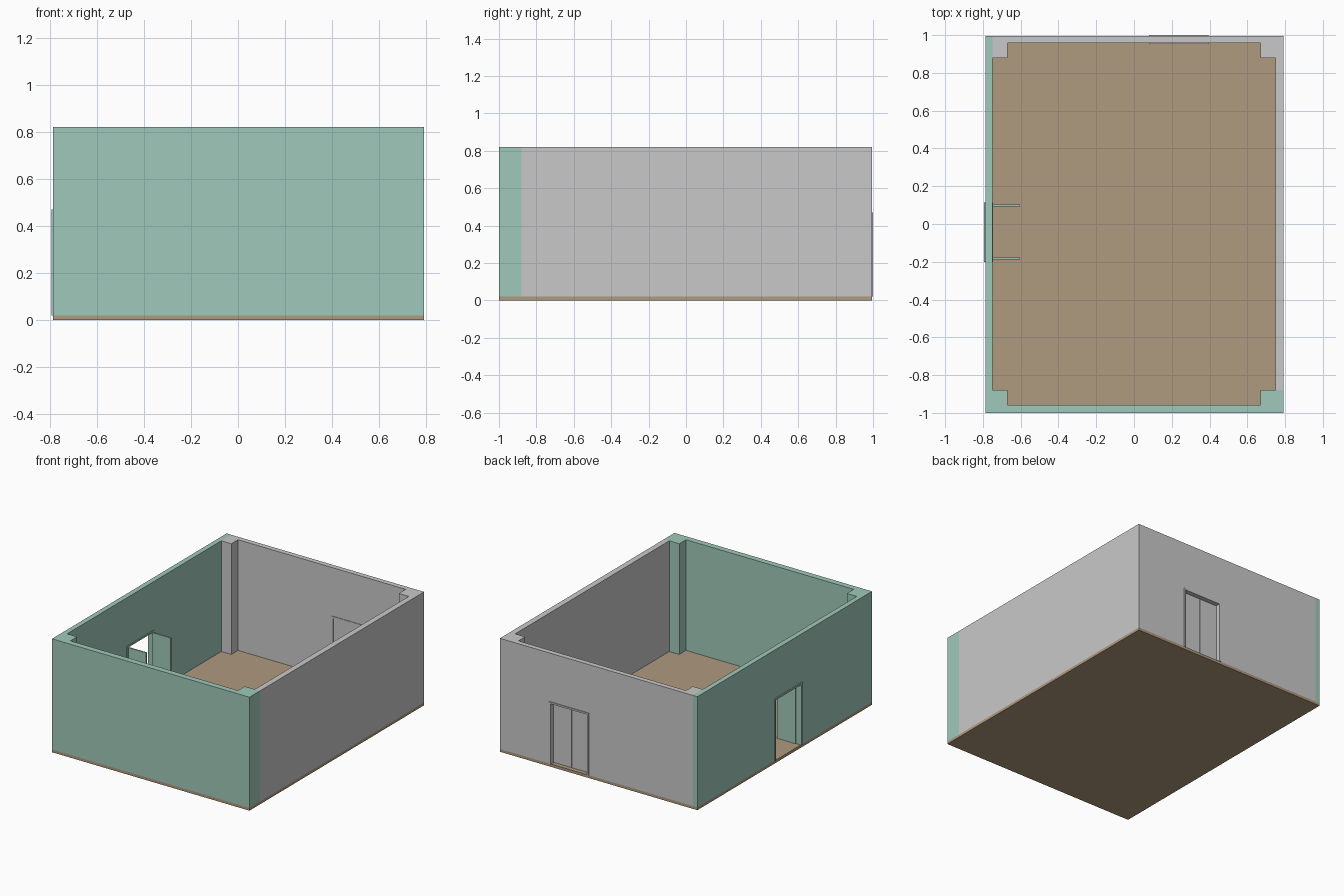
import bpy, bmesh

if "Cube" in bpy.data.objects:
    bpy.data.objects.remove(bpy.data.objects["Cube"])

H = 0.82        # wall top
F = 0.02        # floor thickness


def material(name, rgb):
    m = bpy.data.materials.new(name)
    m.diffuse_color = (*rgb, 1)
    m.use_nodes = True
    m.node_tree.nodes["Principled BSDF"].inputs["Base Color"].default_value = m.diffuse_color
    return m


GREEN = material("pale_green", (0.352, 0.584, 0.491))
GREY = material("light_grey", (0.584, 0.584, 0.584))
BROWN = material("tan_floor", (0.429, 0.319, 0.209))


def prism(name, outline, z0, z1, mat):
    """Extrude a plan outline between two heights."""
    bm = bmesh.new()
    face = bm.faces.new([bm.verts.new((x, y, z0)) for x, y in outline])
    ext = bmesh.ops.extrude_face_region(bm, geom=[face])
    top = [v for v in ext["geom"] if isinstance(v, bmesh.types.BMVert)]
    bmesh.ops.translate(bm, verts=top, vec=(0, 0, z1 - z0))
    bmesh.ops.recalc_face_normals(bm, faces=bm.faces)
    me = bpy.data.meshes.new(name)
    bm.to_mesh(me)
    bm.free()
    ob = bpy.data.objects.new(name, me)
    bpy.context.collection.objects.link(ob)
    me.materials.append(mat)
    return ob


def box(name, x, y, z, mat):
    (x0, x1), (y0, y1) = sorted(x), sorted(y)
    return prism(name, [(x0, y0), (x1, y0), (x1, y1), (x0, y1)], z[0], z[1], mat)


# Plan lines: outer faces, inner faces and corner pillars
XL, XR, YF, YB = -0.787, 0.792, -1.0, 0.994
XI, YI = 0.75, 0.957
PX, PY = 0.67, 0.88

# Floor slab
box("floor", (XL, XR), (YF, YB), (0, F), BROWN)

# Green front and left walls with the two front pillars
green_walls = prism("green_walls", [
    (XL, YF), (XR, YF), (XR, -PY), (PX, -PY), (PX, -YI), (-PX, -YI),
    (-PX, -PY), (-XI, -PY), (-XI, YB), (XL, YB)], F, H, GREEN)

# Grey right and back walls with the two back pillars
grey_walls = prism("grey_walls", [
    (XR, -PY), (XR, YB), (-XI, YB), (-XI, PY), (-PX, PY), (-PX, YI),
    (PX, YI), (PX, PY), (XI, PY), (XI, -PY)], F, H, GREY)


def doorway(name, wall, mat, u0, u1, inner, outer, is_open, place):
    """Cut a double door; u runs along the wall, d points outward."""
    top, fw, t = 0.47, 0.012, 0.01

    def part(label, u, d, z):
        a, b = place(u[0], d[0]), place(u[1], d[1])
        return box(f"{name}_{label}", (a[0], b[0]), (a[1], b[1]), z, mat)

    # opening
    cutter = part("cutter", (u0 + 0.002, u1 - 0.002),
                  (inner - 0.05, outer + 0.05), (F - 0.01, top - 0.002))
    cutter.hide_render = True
    cutter.hide_viewport = True
    cutter.display_type = 'WIRE'
    mod = wall.modifiers.new("opening", 'BOOLEAN')
    mod.operation = 'DIFFERENCE'
    mod.solver = 'EXACT'
    mod.object = cutter

    # frame, slightly proud of both wall faces
    depth = (inner - 0.004, outer + 0.006)
    part("left_jamb", (u0, u0 + fw), depth, (F, top))
    part("right_jamb", (u1 - fw, u1), depth, (F, top))
    part("lintel", (u0 + fw, u1 - fw), depth, (top - fw, top))

    # two leaves, hinged on the inner face
    a, b, z = u0 + fw, u1 - fw, (F + 0.003, top - fw - 0.001)
    mid = (a + b) / 2
    if is_open:
        swing = (inner - (mid - a), inner)
        part("left_leaf", (a, a + t), swing, z)
        part("right_leaf", (b - t, b), swing, z)
    else:
        part("left_leaf", (a, mid - 0.001), (inner, inner + t), z)
        part("right_leaf", (mid + 0.001, b), (inner, inner + t), z)


doorway("back_door", grey_walls, GREY, 0.08, 0.395, YI, YB, False,
        lambda u, d: (u, d))
doorway("side_door", green_walls, GREEN, -0.2, 0.115, XI, -XL, True,
        lambda u, d: (-d, u))
